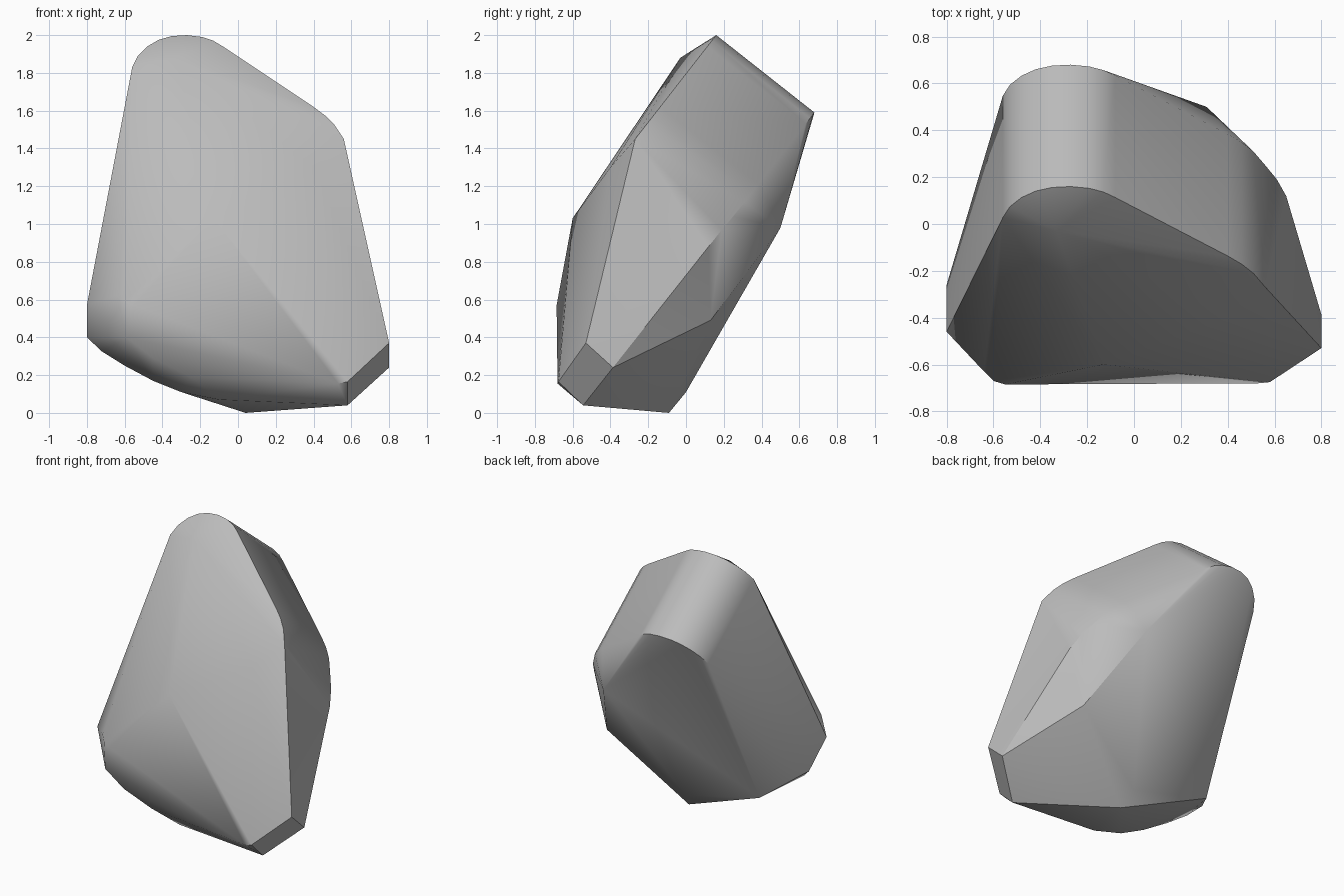
import bpy
import bmesh
import math
from mathutils import Vector

default_cube = bpy.data.objects.get("Cube")
if default_cube:
    bpy.data.objects.remove(default_cube, do_unlink=True)


def make_material(name, colour):
    """Create a plain flat material."""
    material = bpy.data.materials.new(name)
    material.use_nodes = True
    material.diffuse_color = colour
    shader = material.node_tree.nodes["Principled BSDF"]
    shader.inputs["Base Color"].default_value = colour
    shader.inputs["Roughness"].default_value = 0.8
    return material


def on_slanted_plane(outline, top_y, top_z, slope):
    """Lift a front outline of (x, z) pairs onto a plane leaning backwards."""
    return [Vector((x, top_y - slope * (top_z - z), z)) for x, z in outline]


def hull_object(name, points, material, sharp_angle):
    """Wrap a convex faceted skin around the points."""
    bm = bmesh.new()
    for point in points:
        bm.verts.new(point)
    hull = bmesh.ops.convex_hull(bm, input=bm.verts[:])
    leftovers = set(hull["geom_interior"]) | set(hull["geom_unused"])
    inner = [item for item in leftovers if isinstance(item, bmesh.types.BMVert)]
    bmesh.ops.delete(bm, geom=inner, context="VERTS")
    bmesh.ops.dissolve_limit(bm, angle_limit=math.radians(1),
                             verts=bm.verts[:], edges=bm.edges[:])
    bmesh.ops.recalc_face_normals(bm, faces=bm.faces[:])

    mesh = bpy.data.meshes.new(name)
    bm.to_mesh(mesh)
    bm.free()
    mesh.materials.append(material)
    obj = bpy.data.objects.new(name, mesh)
    bpy.context.collection.objects.link(obj)

    bpy.ops.object.select_all(action="DESELECT")
    bpy.context.view_layer.objects.active = obj
    obj.select_set(True)
    bpy.ops.object.shade_smooth_by_angle(angle=math.radians(sharp_angle))
    return obj


# Rounded crown rim, repeated along the thickness of the boulder
crown_outline = [(-.56, 1.83), (-.53, 1.89), (-.48, 1.94), (-.42, 1.975),
                 (-.35, 1.995), (-.27, 2), (-.19, 1.99), (-.13, 1.97),
                 (-.08, 1.94), (.4, 1.62), (.46, 1.575), (.51, 1.525),
                 (.56, 1.45)]
front_crown = on_slanted_plane(crown_outline, .16, 2, .78)
thickness = Vector((0, .52, -.41))
back_crown = [point + thickness for point in front_crown]

# Lower rim, rounded at the lower left
lower_outline = [(.61, .97), (.65, .88), (.8, .24), (.58, .04), (-.1, .07),
                 (-.3, .11), (-.45, .17), (-.6, .25), (-.72, .325), (-.8, .4)]
lower_rim = on_slanted_plane(lower_outline, .68, 1.59, .79)

# Front ridges and chamfered foot corners
front_ridge = [(-.33, -.03, 1.88), (-.13, -.6, 1.03), (.4, -.4, 1.3)]
right_foot = [(.8, -.53, .37), (.58, -.675, .165), (.53, -.68, .155)]
left_foot = [(-.8, -.46, .57), (-.64, -.63, .62), (-.6, -.67, .59),
             (-.55, -.685, .57), (-.59, -.67, .4), (-.45, -.66, .29),
             (-.25, -.63, .19)]

# Back ridge and the underside
back_ridge = [(.31, .5, .98), (.54, .13, .49)]
underside = [(0, 0, .11), (.04, -.09, 0), (-.6, .02, .26)]

stone = make_material("grey_stone", (.5, .5, .5, 1))
boulder_points = (front_crown + back_crown + lower_rim + front_ridge
                  + right_foot + left_foot + back_ridge + underside)
hull_object("boulder", boulder_points, stone, sharp_angle=32)
